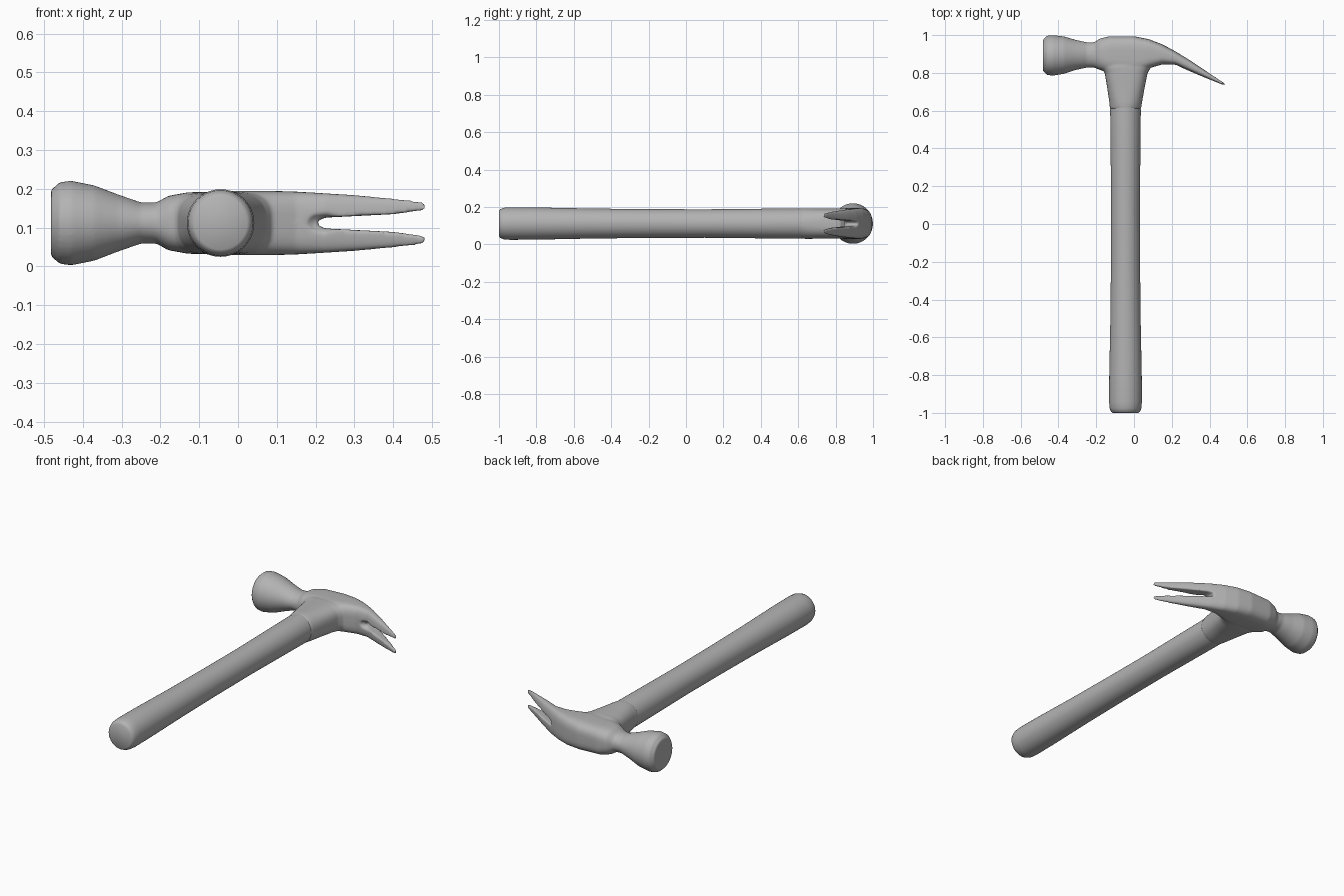
import bpy, bmesh, math

CENTRE_Z = 0.112
HANDLE_X = -0.045
SIDES = 40

default_cube = bpy.data.objects.get("Cube")
if default_cube:
    bpy.data.objects.remove(default_cube, do_unlink=True)

steel = bpy.data.materials.new("plain_grey")
steel.use_nodes = True
grey = (0.45, 0.45, 0.45, 1)
steel.diffuse_color = grey
steel.node_tree.nodes["Principled BSDF"].inputs["Base Color"].default_value = grey


def loft(name, axis, sections):
    """Skin rounded cross-sections (position, low, high, half_height, squareness) along x or y."""
    bm = bmesh.new()
    rings = []
    for position, low, high, half_height, squareness in sections:
        middle, half_width = (low + high) / 2, (high - low) / 2
        ring = []
        for i in range(SIDES):
            angle = math.tau * i / SIDES
            c, s = math.cos(angle), math.sin(angle)
            across = middle + half_width * math.copysign(abs(c) ** (2 / squareness), c)
            z = CENTRE_Z + half_height * math.copysign(abs(s) ** (2 / squareness), s)
            ring.append(bm.verts.new((position, across, z) if axis == "x" else (across, position, z)))
        rings.append(ring)
    for first, second in zip(rings, rings[1:]):
        for i in range(SIDES):
            j = (i + 1) % SIDES
            bm.faces.new((first[i], first[j], second[j], second[i]))
    bm.faces.new(rings[0])
    bm.faces.new(rings[-1])
    bmesh.ops.recalc_face_normals(bm, faces=bm.faces)
    mesh = bpy.data.meshes.new(name)
    bm.to_mesh(mesh)
    bm.free()
    mesh.materials.append(steel)
    obj = bpy.data.objects.new(name, mesh)
    bpy.context.collection.objects.link(obj)
    return obj


def combine(target, other, operation):
    other.hide_render = True
    modifier = target.modifiers.new(other.name, "BOOLEAN")
    modifier.operation = operation
    modifier.solver = "EXACT"
    modifier.object = other


def bake(obj):
    depsgraph = bpy.context.evaluated_depsgraph_get()
    baked = bpy.data.meshes.new_from_object(obj.evaluated_get(depsgraph))
    obj.modifiers.clear()
    obj.data = baked
    baked.materials.clear()
    baked.materials.append(steel)


def shade(obj, degrees):
    bpy.ops.object.select_all(action="DESELECT")
    obj.select_set(True)
    bpy.context.view_layer.objects.active = obj
    bpy.ops.object.shade_smooth_by_angle(angle=math.radians(degrees))


# Striking face, neck, body and curved claw in one sweep
head = loft("hammer_head", "x", [
    (-.482, .81, .975, .085, 2),
    (-.46, .789, .997, .105, 2),
    (-.43, .785, 1, .109, 2),
    (-.37, .795, .993, .097, 2),
    (-.31, .815, .975, .074, 2),
    (-.25, .828, .962, .053, 2),
    (-.21, .828, .962, .053, 2.2),
    (-.18, .815, .982, .07, 2.6),
    (-.13, .8, .994, .079, 3.2),
    (0, .79, .994, .083, 3.5),
    (.08, .825, .978, .083, 3.5),
    (.15, .845, .951, .081, 3.2),
    (.22, .842, .914, .077, 3),
    (.3, .806, .865, .072, 3),
    (.4, .764, .798, .063, 3),
    (.47, .736, .752, .056, 3),
    (.484, .733, .743, .05, 3),
])

# Tapered socket that flares into the body
socket = loft("handle_socket", "y", [
    (.61, HANDLE_X - .083, HANDLE_X + .083, .08, 2),
    (.64, -.13, .042, .082, 2.2),
    (.72, -.142, .056, .081, 2.6),
    (.8, -.155, .072, .081, 3),
    (.83, -.172, .09, .081, 3.2),
    (.87, -.18, .13, .075, 3.2),
    (.92, -.16, .11, .07, 3.2),
])

# Nail slot between the prongs, with a dished entry beneath
slot = loft("nail_slot", "x", [
    (.205, .5, 1.2, .006, 6),
    (.225, .5, 1.2, .014, 6),
    (.4, .5, 1.2, .023, 6),
    (.5, .5, 1.2, .036, 6),
])
dish = loft("slot_dish", "x", [
    (.17, .825, .84, .008, 2),
    (.195, .81, .857, .024, 2),
    (.225, .8, .86, .027, 2),
    (.27, .78, .83, .018, 2),
])

combine(head, socket, "UNION")
combine(head, slot, "DIFFERENCE")
combine(head, dish, "DIFFERENCE")

# Blend the joined forms into one smooth casting
remesh = head.modifiers.new("blend", "REMESH")
remesh.mode = "VOXEL"
remesh.voxel_size = 0.005
soften = head.modifiers.new("soften", "SMOOTH")
soften.factor = 0.5
soften.iterations = 8
bake(head)
for helper in (socket, slot, dish):
    bpy.data.objects.remove(helper, do_unlink=True)
shade(head, 60)

# Round handle, slightly waisted along its length
profile = [(-1, .068), (-.993, .077), (-.975, .084), (-.94, .087), (-.8, .086),
           (-.5, .08), (-.2, .077), (.1, .076), (.4, .079), (.6, .081), (.66, .078)]
handle = loft("handle", "y", [(y, HANDLE_X - r, HANDLE_X + r, r, 2) for y, r in profile])
shade(handle, 50)
